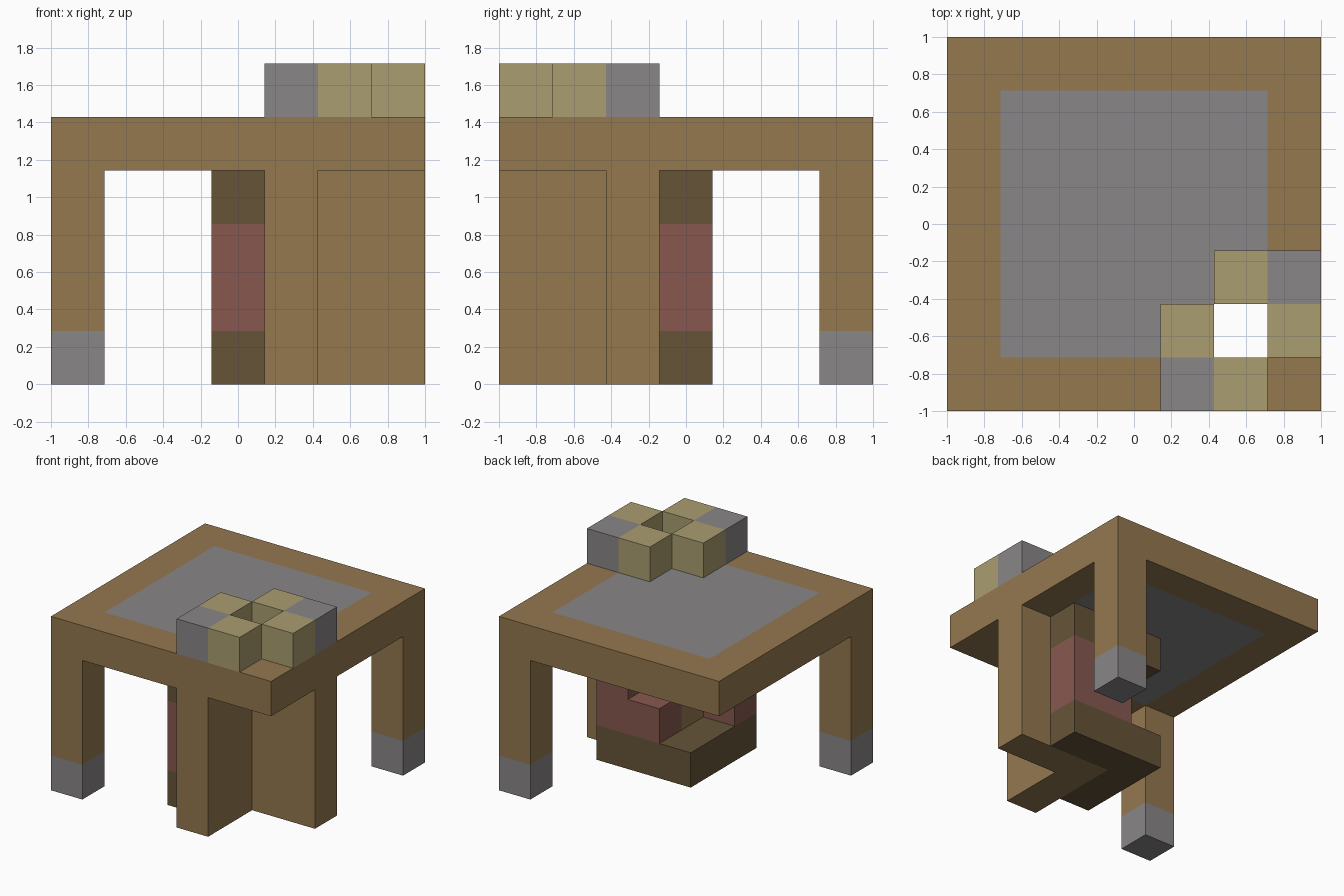
import bpy
import bmesh

UNIT = 2 / 7  # the model sits on a grid of 7 x 7 blocks

if "Cube" in bpy.data.objects:
    bpy.data.objects.remove(bpy.data.objects["Cube"], do_unlink=True)


def linear(value):
    c = value / 255
    return c / 12.92 if c <= 0.04045 else ((c + 0.055) / 1.055) ** 2.4


def material(name, *rgb):
    colour = [linear(v) for v in rgb] + [1]
    mat = bpy.data.materials.new(name)
    mat.use_nodes = True
    mat.diffuse_color = colour
    shader = mat.node_tree.nodes["Principled BSDF"]
    shader.inputs["Base Color"].default_value = colour
    shader.inputs["Roughness"].default_value = 0.9
    return mat


def rect(i0, i1, j0, j1):
    return {(i, j) for i in range(i0, i1) for j in range(j0, j1)}


def blocks(name, cells, bottom, top, mats, rule=None):
    """Raise a set of grid cells into one solid between two levels."""
    bm = bmesh.new()
    for i, j in sorted(cells):
        corners = [(i, j), (i + 1, j), (i + 1, j + 1), (i, j + 1)]
        bm.faces.new([bm.verts.new((x * UNIT - 1, y * UNIT - 1, bottom * UNIT))
                      for x, y in corners])
    bmesh.ops.remove_doubles(bm, verts=bm.verts, dist=0.001)
    raised = bmesh.ops.extrude_face_region(bm, geom=bm.faces[:], use_keep_orig=True)
    verts = [g for g in raised["geom"] if isinstance(g, bmesh.types.BMVert)]
    bmesh.ops.translate(bm, verts=verts, vec=(0, 0, (top - bottom) * UNIT))
    bmesh.ops.recalc_face_normals(bm, faces=bm.faces)
    if rule:
        for face in bm.faces:
            face.material_index = rule(face)
    bmesh.ops.dissolve_limit(bm, angle_limit=0.01, verts=bm.verts,
                             edges=bm.edges, delimit={'MATERIAL'})
    mesh = bpy.data.meshes.new(name)
    bm.to_mesh(mesh)
    bm.free()
    for mat in mats:
        mesh.materials.append(mat)
    obj = bpy.data.objects.new(name, mesh)
    bpy.context.collection.objects.link(obj)
    return obj


brown = material("oak_brown", 148, 120, 79)
grey = material("stone_grey", 137, 134, 135)
sand = material("pale_sand", 170, 157, 112)
dark = material("dark_wood", 102, 84, 56)
brick = material("red_brick", 135, 88, 79)


# Roof slab with an inset grey panel and the chimney shaft left open
def panel(face):
    centre = face.calc_center_median()
    limit = 1 - UNIT
    return int(abs(face.normal.z) > 0.5 and abs(centre.x) < limit and abs(centre.y) < limit)


shaft = {(5, 1)}
blocks("roof_slab", rect(0, 7, 0, 7) - shaft, 4, 5, [brown, grey], panel)

# Two corner legs on stone feet
for side, cell in (("front_right", (0, 0)), ("back_left", (6, 6))):
    blocks(side + "_foot", {cell}, 0, 1, [grey])
    blocks(side + "_leg", {cell}, 1, 4, [brown])

# Angled wall around the shaft
blocks("corner_wall", rect(4, 5, 0, 3) | rect(5, 7, 2, 3), 0, 4, [brown])

# Hearth: dark base and lintel with brick blocks between
hearth = rect(3, 4, 1, 4) | rect(4, 6, 3, 4)
blocks("hearth_base", hearth, 0, 1, [dark])
blocks("hearth_lintel", hearth, 3, 4, [dark])
blocks("front_brick_pier", {(3, 1)}, 1, 3, [brick])
blocks("left_brick_pier", {(5, 3)}, 1, 3, [brick])
blocks("brick_step", {(4, 3)}, 1, 2, [brick])

# Chimney rim: sand blocks joined by two stone corners
for name, cell, mat in (("front_rim", (5, 0), sand), ("right_rim", (4, 1), sand),
                        ("back_rim", (5, 2), sand), ("left_rim", (6, 1), sand),
                        ("front_rim_corner", (4, 0), grey), ("back_rim_corner", (6, 2), grey)):
    blocks(name, {cell}, 5, 6, [mat])
